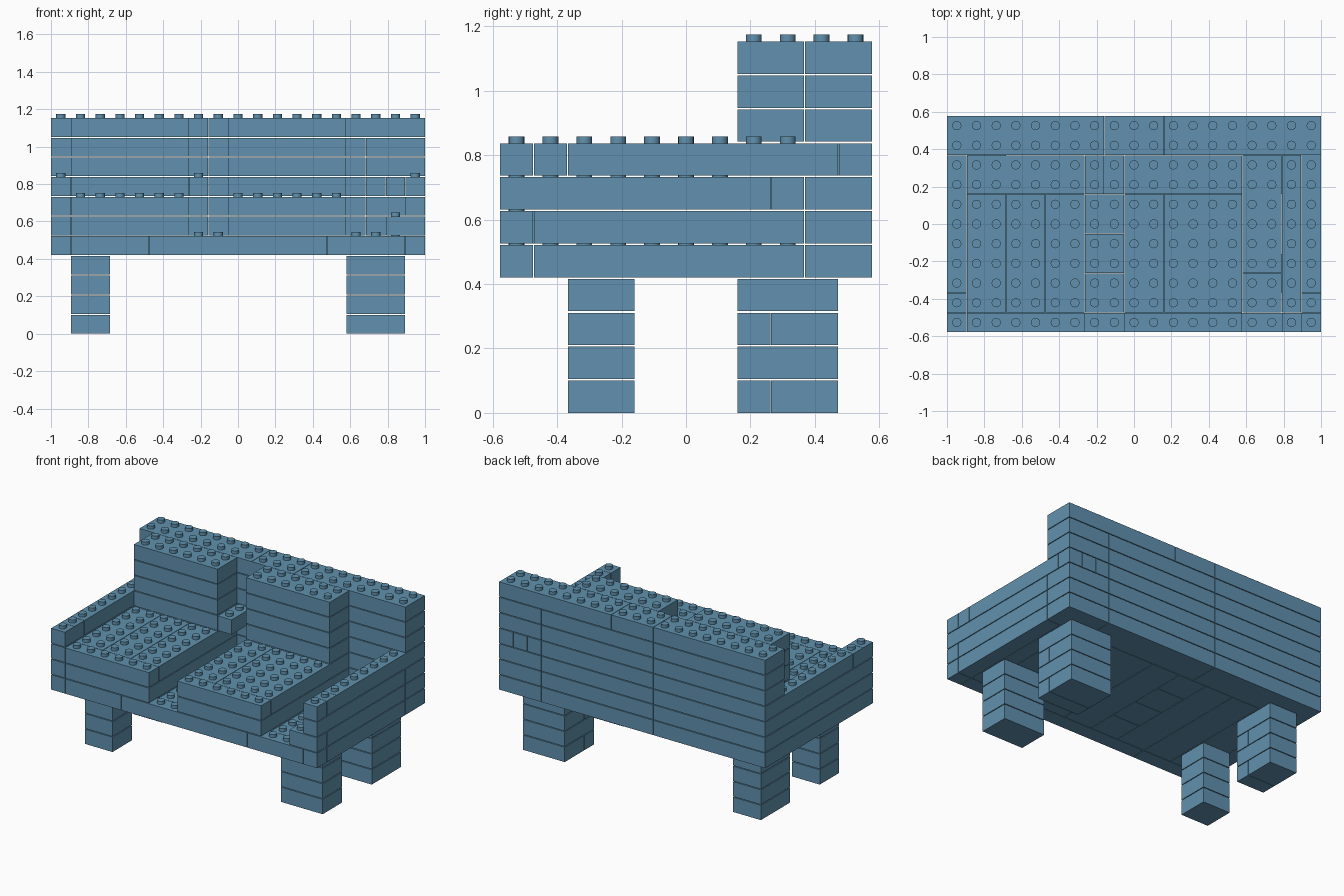
import bpy, bmesh, math
from mathutils import Matrix

if "Cube" in bpy.data.objects:
    bpy.data.objects.remove(bpy.data.objects["Cube"])

P = 2 / 19                 # stud pitch, also the height of one brick layer
X0, Y0 = -1.0, -5.5 * P    # front left corner of the grid
SIDE_GAP, TOP_GAP = 0.0014, 0.005
STUD_R, STUD_TOP = 0.0245, 0.0165

blue = bpy.data.materials.new("brick_blue")
blue.diffuse_color = (0.119, 0.285, 0.425, 1)
blue.use_nodes = True
blue.node_tree.nodes["Principled BSDF"].inputs["Base Color"].default_value = blue.diffuse_color

parts = {}                 # part name -> bricks (i0, i1, j0, j1, layer)
filled = set()             # occupied grid cells


def brick(part, i0, i1, j0, j1, k):
    parts.setdefault(part, []).append((i0, i1, j0, j1, k))
    filled.update((i, j, k) for i in range(i0, i1) for j in range(j0, j1))


def row_x(part, seams, j0, j1, k):
    """Row of bricks split along x at the given seams."""
    for a, b in zip(seams, seams[1:]):
        brick(part, a, b, j0, j1, k)


def row_y(part, seams, i0, i1, k):
    """Row of bricks split along y at the given seams."""
    for a, b in zip(seams, seams[1:]):
        brick(part, i0, i1, a, b, k)


# Legs: wider on the right, deeper at the back
for side, i0, i1 in (("left", 1, 3), ("right", 15, 18)):
    for k in range(4):
        brick(f"front_{side}_leg", i0, i1, 2, 4, k)
        row_y(f"back_{side}_leg", (7, 8, 10) if k % 2 == 0 else (7, 10), i0, i1, k)

# Seat base
row_x("base", (1, 5, 14, 18), 0, 1, 4)
row_x("base", (1, 3, 5, 7), 1, 9, 4)
row_y("base", (1, 3, 5, 7, 9), 7, 9, 4)
row_x("base", (9, 11, 15), 1, 9, 4)
row_y("base", (1, 3, 9), 15, 17, 4)
brick("base", 17, 18, 1, 9, 4)

# Seat cushions
for name, i0, seams in (("left_seat", 1, (1, 3, 5, 7)), ("right_seat", 9, (9, 11, 15))):
    brick(name, i0, i0 + 6, 0, 7, 5)
    brick(name, i0, i0 + 6, 0, 1, 6)
    row_x(name, seams, 1, 7, 6)

# Back cushions, with one brick bridging the gap between them
for name, i0 in (("left_back_cushion", 1), ("right_back_cushion", 9)):
    for k in range(5, 11):
        brick(name, i0, i0 + 6, 7, 9, k)
brick("bridge_brick", 7, 8, 7, 9, 7)

# Arms
for k, seams in ((4, (0, 1, 9)), (5, (0, 9)), (6, (0, 8, 9)), (7, (0, 1, 2, 9))):
    row_y("left_arm", seams, 0, 1, k)
for k, seams in ((4, (0, 1, 9)), (5, (1, 9)), (6, (0, 8, 9)), (7, (0, 1, 2, 10))):
    row_y("right_arm", seams, 18, 19, k)
brick("right_arm", 17, 19, 0, 1, 5)

# Back wall
for k in (4, 5, 6, 8, 9):
    row_x("back_wall", (0, 8, 16, 19), 9, 11, k)
row_x("back_wall", (0, 8, 16, 17, 18), 9, 11, 7)
brick("back_wall", 18, 19, 10, 11, 7)
row_x("back_wall", (0, 8, 11, 19), 9, 11, 10)

# Build each part: boxes, plus studs on uncovered cells
for name, bricks in parts.items():
    bm = bmesh.new()
    for i0, i1, j0, j1, k in bricks:
        size = ((i1 - i0) * P - 2 * SIDE_GAP, (j1 - j0) * P - 2 * SIDE_GAP, P - TOP_GAP)
        centre = (X0 + (i0 + i1) / 2 * P, Y0 + (j0 + j1) / 2 * P, k * P + size[2] / 2)
        bmesh.ops.create_cube(bm, size=1, matrix=Matrix.Translation(centre) @ Matrix.Diagonal((*size, 1)))
        for i in range(i0, i1):
            for j in range(j0, j1):
                if (i, j, k + 1) in filled:
                    continue
                h = STUD_TOP + TOP_GAP
                at = (X0 + (i + 0.5) * P, Y0 + (j + 0.5) * P, (k + 1) * P - TOP_GAP + h / 2)
                bmesh.ops.create_cone(bm, cap_ends=True, segments=16, radius1=STUD_R,
                                      radius2=STUD_R, depth=h, matrix=Matrix.Translation(at))
    mesh = bpy.data.meshes.new(name)
    bm.to_mesh(mesh)
    bm.free()
    mesh.materials.append(blue)
    obj = bpy.data.objects.new(name, mesh)
    bpy.context.collection.objects.link(obj)
    bpy.context.view_layer.objects.active = obj
    obj.select_set(True)

# Round studs smoothly, keep brick edges sharp
bpy.ops.object.shade_smooth_by_angle(angle=math.radians(30))
